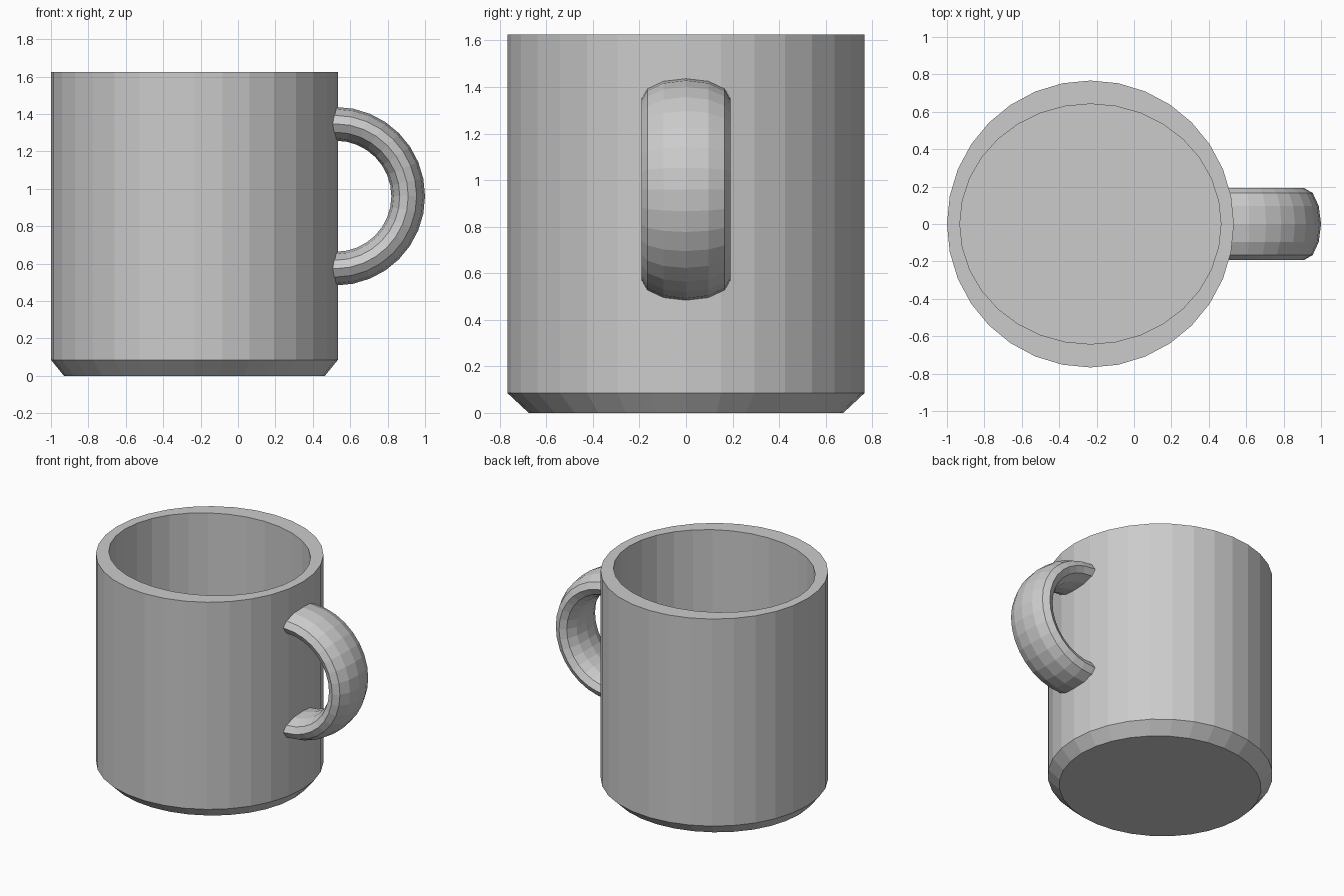
import bpy, bmesh
from math import sin, cos, pi, radians
from mathutils import Vector

if "Cube" in bpy.data.objects:
    bpy.data.objects.remove(bpy.data.objects["Cube"])

CX = -0.233          # axis of the cup
SIDES = 32


def mesh_object(name, bm):
    bmesh.ops.recalc_face_normals(bm, faces=bm.faces)
    me = bpy.data.meshes.new(name)
    bm.to_mesh(me)
    bm.free()
    ob = bpy.data.objects.new(name, me)
    bpy.context.collection.objects.link(ob)
    return ob


def bridge(bm, a, b):
    n = len(a)
    for i in range(n):
        bm.faces.new((a[i], a[(i + 1) % n], b[(i + 1) % n], b[i]))


def tube(name, rings):
    """Skin a list of closed point rings and cap both ends."""
    bm = bmesh.new()
    loops = [[bm.verts.new(p) for p in ring] for ring in rings]
    for a, b in zip(loops, loops[1:]):
        bridge(bm, a, b)
    bm.faces.new(loops[0])
    bm.faces.new(loops[-1])
    return mesh_object(name, bm)


def combine(target, tool, operation):
    """Mesh result of a boolean between two objects."""
    mod = target.modifiers.new("bool", 'BOOLEAN')
    mod.operation, mod.object, mod.solver = operation, tool, 'EXACT'
    bpy.context.view_layer.update()
    dg = bpy.context.evaluated_depsgraph_get()
    me = bpy.data.meshes.new_from_object(target.evaluated_get(dg))
    target.modifiers.remove(mod)
    return me


def oval(rx, ry, z):
    return [(CX + rx * cos(2 * pi * i / SIDES), ry * sin(2 * pi * i / SIDES), z)
            for i in range(SIDES)]


# Cup: chamfered foot, straight wall, rim, slightly oval hollow
cup = tube("cup", [oval(0.698, 0.676, 0), oval(0.767, 0.767, 0.085),
                   oval(0.767, 0.767, 1.625), oval(0.698, 0.642, 1.625),
                   oval(0.698, 0.642, 0.12)])

# Handle: half ring with a flattened 12-sided section, ends sunk in the wall
path = [(0.0, 1)] + [(None, pi / 2 - pi * i / 16) for i in range(17)] + [(0.0, -1)]
rings = []
for kind, t in path:
    ring = []
    for k in range(12):
        s = 2 * pi * k / 12
        r, y = 0.387 + 0.09 * cos(s), 0.192 * sin(s)
        if kind is None:
            ring.append((0.523 + r * cos(t), y, 0.96 + r * sin(t)))
        else:
            ring.append((0.49, y, 0.96 + r * t))
    rings.append(ring)
handle = tube("handle", rings)

# One solid mug
joined = combine(cup, handle, 'UNION')
mug = bpy.data.objects.new("mug", joined)
bpy.context.collection.objects.link(mug)
for helper in (cup, handle):
    bpy.data.objects.remove(helper)

# Centres of the cracked pieces: angle, radius, height
centres = [(CX + r * cos(radians(a)), r * sin(radians(a)), z) for a, r, z in [
    (30, 0.55, 1.40), (100, 0.55, 1.25), (160, 0.55, 1.25), (215, 0.55, 1.25),
    (290, 0.55, 1.30), (136, 0.55, 0.40), (237, 0.55, 0.40), (310, 0.55, 0.45),
    (340, 0.75, 0.70), (30, 0.55, 0.35)]]
centres = [Vector(c) for c in centres]

# Cut the mug into tightly fitting pieces
for n, c in enumerate(centres):
    bm = bmesh.new()
    bmesh.ops.create_cube(bm, size=6)
    for other in centres:
        if other == c:
            continue
        cut = bmesh.ops.bisect_plane(
            bm, geom=bm.verts[:] + bm.edges[:] + bm.faces[:],
            plane_co=(c + other) / 2, plane_no=other - c, clear_outer=True)
        edges = [e for e in cut['geom_cut'] if isinstance(e, bmesh.types.BMEdge)]
        if edges:
            bmesh.ops.contextual_create(bm, geom=edges)
    cell = mesh_object("cell", bm)
    cell.hide_render = True
    me = combine(mug, cell, 'INTERSECT')
    piece = bpy.data.objects.new(f"mug_piece_{n + 1}", me)
    bpy.context.collection.objects.link(piece)
    bpy.data.objects.remove(cell)
bpy.data.objects.remove(mug)
